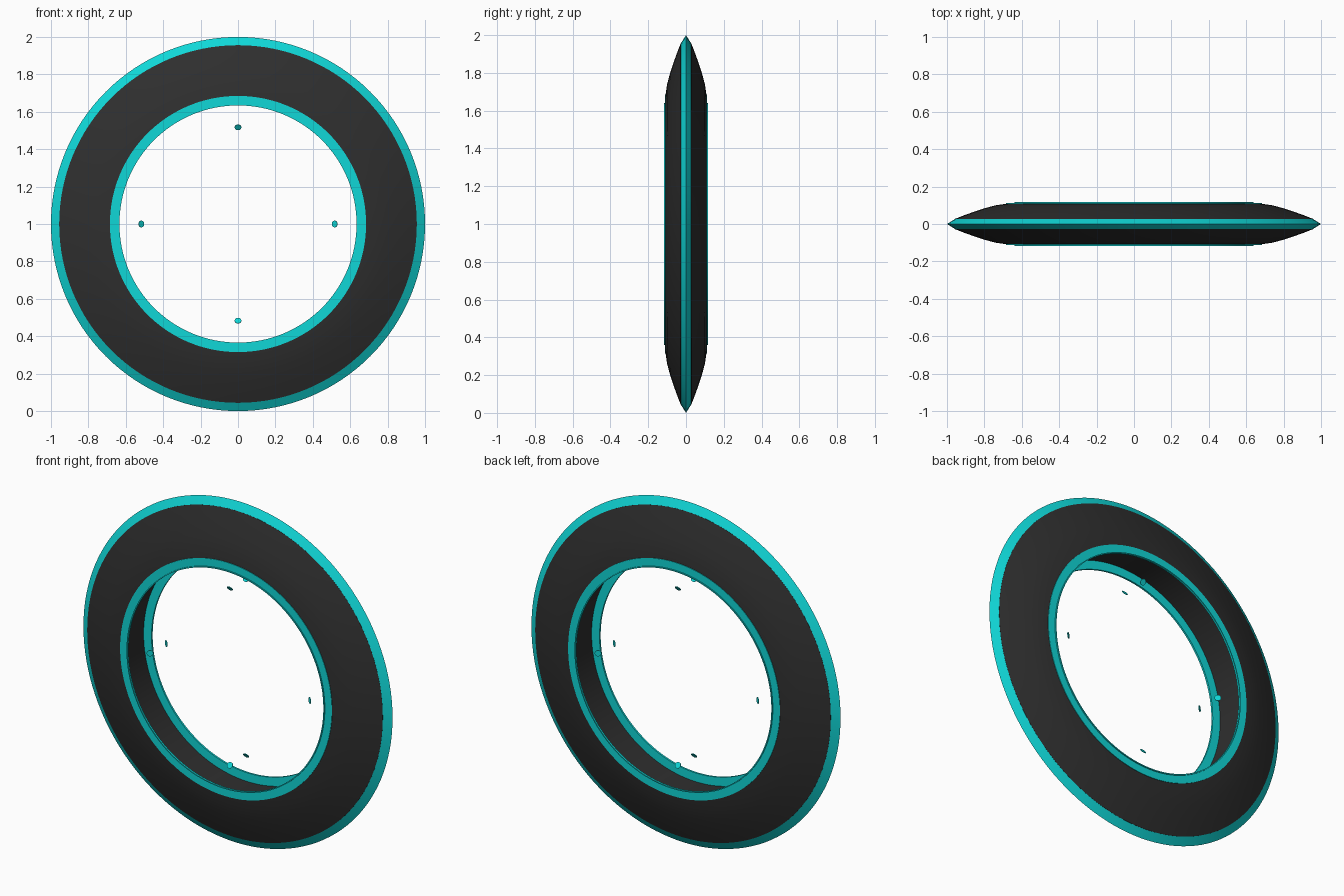
import bpy, bmesh, math
from mathutils import Matrix, Vector

cube = bpy.data.objects.get("Cube")
if cube:
    bpy.data.objects.remove(cube)

SEGMENTS = 128
CENTRE = Vector((0, 0, 1))


def material(name, colour):
    m = bpy.data.materials.new(name)
    m.use_nodes = True
    m.diffuse_color = colour
    m.node_tree.nodes["Principled BSDF"].inputs["Base Color"].default_value = colour
    return m


cyan = material("bright cyan", (0.005, 0.68, 0.68, 1))
dark = material("charcoal", (0.028, 0.028, 0.028, 1))


def finish(name, bm, mat):
    bmesh.ops.recalc_face_normals(bm, faces=bm.faces)
    mesh = bpy.data.meshes.new(name)
    bm.to_mesh(mesh)
    bm.free()
    mesh.materials.append(mat)
    obj = bpy.data.objects.new(name, mesh)
    bpy.context.collection.objects.link(obj)
    bpy.ops.object.select_all(action="DESELECT")
    obj.select_set(True)
    bpy.context.view_layer.objects.active = obj
    bpy.ops.object.shade_smooth_by_angle(angle=math.radians(25))
    return obj


def lathe(name, profile, mat):
    """Turn a closed (radius, y) profile about the ring's y axis."""
    bm = bmesh.new()
    rings = []
    for i in range(SEGMENTS):
        a = math.tau * i / SEGMENTS
        rings.append([bm.verts.new((r * math.cos(a), y, 1 + r * math.sin(a)))
                      for r, y in profile])
    n = len(profile)
    for i in range(SEGMENTS):
        p, q = rings[i], rings[(i + 1) % SEGMENTS]
        for j in range(n):
            k = (j + 1) % n
            bm.faces.new((p[j], p[k], q[k], q[j]))
    return finish(name, bm, mat)


# Dark lens-shaped body with a recessed straight inner wall
curve = [(0.685, 0.108), (0.74, 0.1), (0.8, 0.084), (0.86, 0.064),
         (0.91, 0.046), (0.956, 0.028)]
lathe("ring_body", curve + [(r, -y) for r, y in reversed(curve)], dark)

# Sharp outer rim
lathe("outer_rim", [(0.955, 0.028), (1.0, 0), (0.955, -0.028)], cyan)

# Thin inner flanges, each with a small raised lip
flange = [(0.685, 0.106), (0.685, 0.111), (0.64, 0.111),
          (0.64, 0.117), (0.634, 0.117), (0.634, 0.106)]
for label, side in (("front", -1), ("back", 1)):
    lathe(label + "_inner_flange", [(r, side * y) for r, y in flange], cyan)

    # Small floating discs, tilted inward
    for i, place in enumerate(("left", "top", "right", "bottom")):
        a = i * math.pi / 2
        radial = Vector((math.cos(a), 0, math.sin(a)))
        normal = Vector((0, side * 0.82, 0)) - radial * 0.57
        turn = normal.to_track_quat("Z", "Y").to_matrix().to_4x4()
        spot = CENTRE + radial * 0.517 + Vector((0, side * 0.075, 0))
        bm = bmesh.new()
        bmesh.ops.create_cone(bm, cap_ends=True, segments=16, radius1=0.018,
                              radius2=0.018, depth=0.003,
                              matrix=Matrix.Translation(spot) @ turn)
        finish(f"{label}_{place}_disc", bm, cyan)
